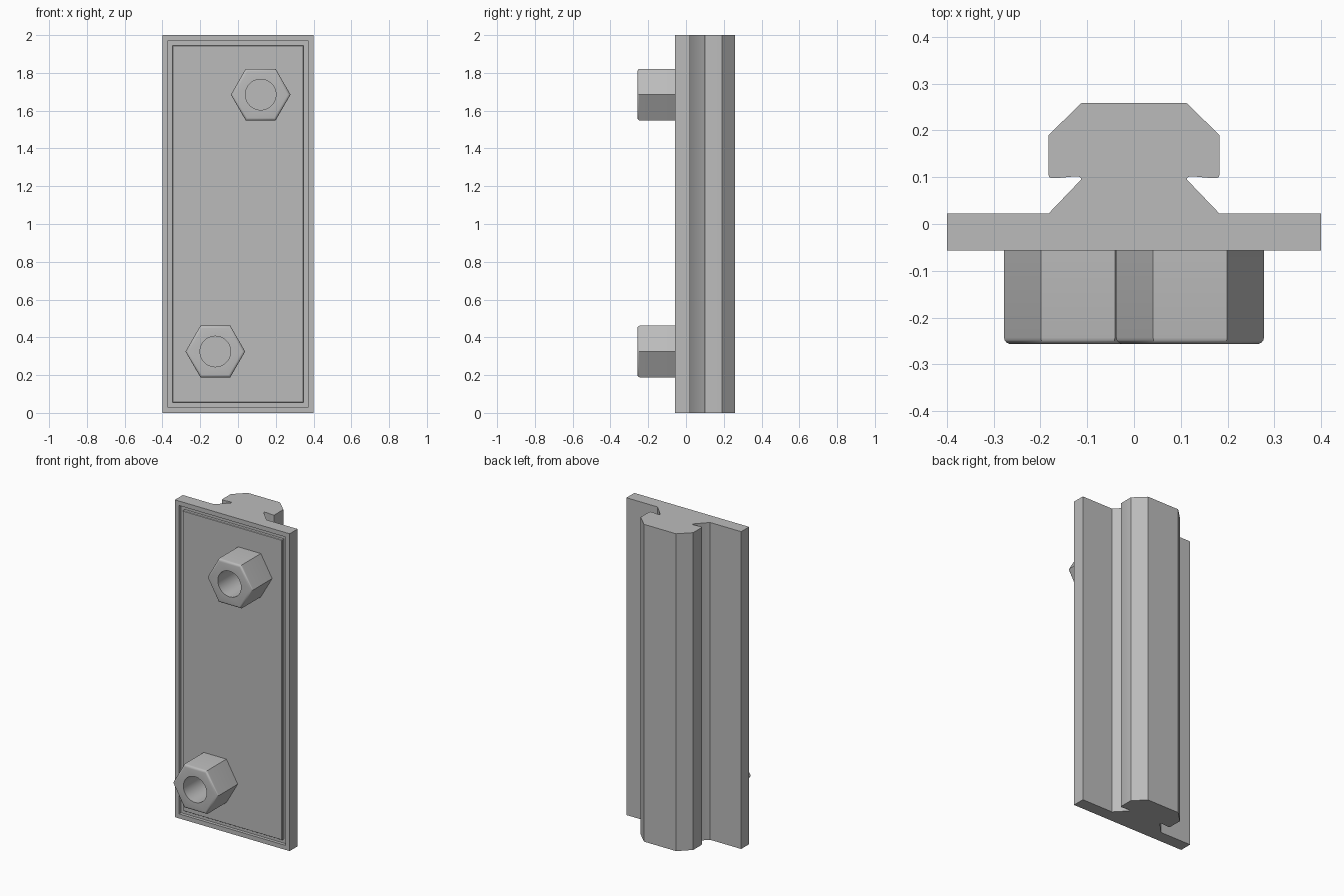
import bpy, bmesh, math
from mathutils import Vector

if "Cube" in bpy.data.objects:
    bpy.data.objects.remove(bpy.data.objects["Cube"])

grey = bpy.data.materials.new("plain_grey")
grey.diffuse_color = (0.5, 0.5, 0.5, 1)
grey.use_nodes = True
grey.node_tree.nodes["Principled BSDF"].inputs["Base Color"].default_value = grey.diffuse_color


def finish(name, bm):
    bmesh.ops.recalc_face_normals(bm, faces=bm.faces)
    me = bpy.data.meshes.new(name)
    bm.to_mesh(me)
    bm.free()
    me.materials.append(grey)
    ob = bpy.data.objects.new(name, me)
    bpy.context.collection.objects.link(ob)
    bpy.ops.object.select_all(action='DESELECT')
    bpy.context.view_layer.objects.active = ob
    ob.select_set(True)
    bpy.ops.object.shade_smooth_by_angle(angle=math.radians(35))
    return ob


def sink(bm, face, dy):
    """Extrude one face straight along y."""
    f = bmesh.ops.extrude_discrete_faces(bm, faces=[face])["faces"][0]
    bmesh.ops.translate(bm, verts=f.verts, vec=(0, dy, 0))
    return f


# Plate and dovetail rail share one mirrored cross-section, extruded upwards
half = [(0.4, -0.057), (0.4, 0.022), (0.183, 0.022), (0.114, 0.094),
        (0.113, 0.098), (0.117, 0.101), (0.125, 0.102), (0.155, 0.099),
        (0.176, 0.098), (0.181, 0.100), (0.183, 0.105), (0.183, 0.19),
        (0.112, 0.259)]
section = half + [(-x, y) for x, y in reversed(half)]
bm = bmesh.new()
base = bm.faces.new([bm.verts.new((x, y, 0)) for x, y in section])
ext = bmesh.ops.extrude_face_region(bm, geom=[base])["geom"]
bmesh.ops.translate(bm, vec=(0, 0, 2),
                    verts=[v for v in ext if isinstance(v, bmesh.types.BMVert)])
bmesh.ops.recalc_face_normals(bm, faces=bm.faces)

# Rectangular groove around the front face, with an eased inner edge
front = min(bm.faces, key=lambda f: f.calc_center_median().y)
bmesh.ops.inset_region(bm, faces=[front], thickness=0.04)
front = sink(bm, front, 0.02)
bmesh.ops.inset_region(bm, faces=[front], thickness=0.036)
front = sink(bm, front, -0.016)
bmesh.ops.inset_region(bm, faces=[front], thickness=0.004)
bmesh.ops.translate(bm, verts=front.verts, vec=(0, -0.004, 0))
finish("plate_with_rail", bm)


# Hexagonal nuts: rounded front rim and a round blind bore
def ring(bm, n, r, y):
    return [bm.verts.new((r * math.cos(2 * math.pi * i / n), y,
                          r * math.sin(2 * math.pi * i / n))) for i in range(n)]


def bridge(bm, a, b):
    for i in range(len(a)):
        j = (i + 1) % len(a)
        bm.faces.new((a[i], a[j], b[j], b[i]))


def nut(name, x, z):
    bm = bmesh.new()
    fillet, tip = 0.014, -0.257
    rings = [ring(bm, 6, 0.158, -0.05)]
    for k in range(5):
        a = math.pi / 2 * k / 4
        rings.append(ring(bm, 6, 0.158 - fillet * (1 - math.cos(a)) / 0.866,
                          tip + fillet * (1 - math.sin(a))))
    for a, b in zip(rings, rings[1:]):
        bridge(bm, a, b)
    # Front face between the hexagon and the bore, fanned from each corner
    n, hexa = 48, rings[-1]
    bore = ring(bm, n, 0.081, tip)
    step = n // 6
    for i in range(6):
        for k in range(-step // 2, step // 2):
            p = i * step + k
            bm.faces.new((hexa[i], bore[p % n], bore[(p + 1) % n]))
        m = (i * step + step // 2) % n
        bm.faces.new((hexa[i], bore[m], hexa[(i + 1) % 6]))
    floor = ring(bm, n, 0.081, -0.058)
    bridge(bm, bore, floor)
    bm.faces.new(floor)
    bmesh.ops.translate(bm, verts=bm.verts, vec=Vector((x, 0, z)))
    finish(name, bm)


nut("upper_nut", 0.12, 1.685)
nut("lower_nut", -0.12, 0.325)
